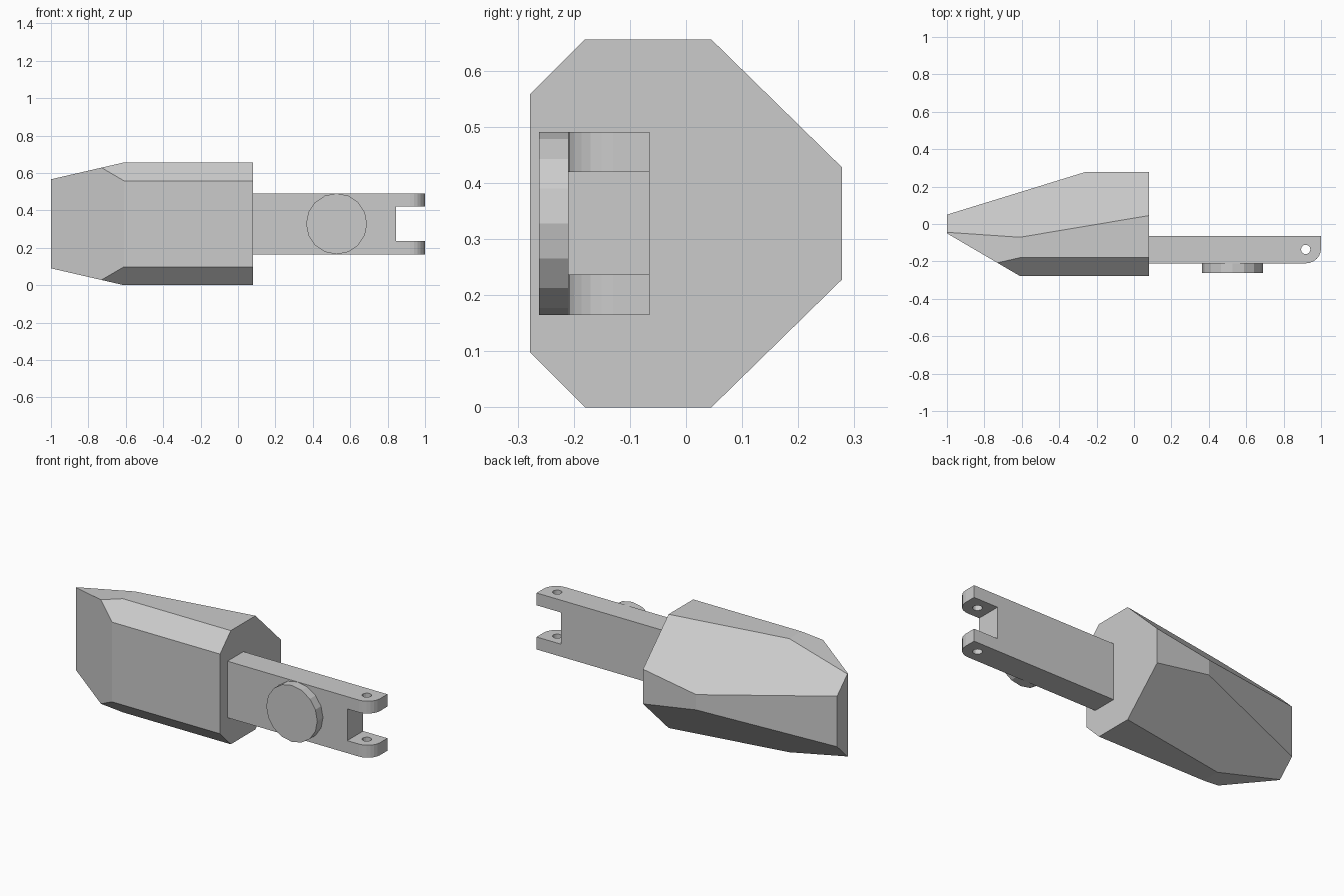
import bpy, bmesh
from math import cos, sin, pi
from mathutils import Matrix, Vector

if "Cube" in bpy.data.objects:
    bpy.data.objects.remove(bpy.data.objects["Cube"])

MID = 0.328  # mirror height


def finish(bm, name):
    bmesh.ops.recalc_face_normals(bm, faces=bm.faces)
    mesh = bpy.data.meshes.new(name)
    bm.to_mesh(mesh)
    bm.free()
    ob = bpy.data.objects.new(name, mesh)
    bpy.context.collection.objects.link(ob)
    return ob


def box_bm(lo, hi):
    bm = bmesh.new()
    lo, hi = Vector(lo), Vector(hi)
    size = hi - lo
    bmesh.ops.create_cube(bm, size=1, matrix=Matrix.Translation((lo + hi) / 2)
                          @ Matrix.Diagonal((*size, 1)))
    return bm


def cylinder(name, center, radius, depth, sides, axis):
    bm = bmesh.new()
    turn = Matrix.Rotation(pi / 2, 4, 'X') if axis == 'Y' else Matrix()
    bmesh.ops.create_cone(bm, cap_ends=True, segments=sides, radius1=radius, radius2=radius,
                          depth=depth, matrix=Matrix.Translation(center) @ turn)
    return finish(bm, name)


def slice_off(bm, a, b, c):
    """Cut away the side of plane abc that faces away from the body core, then cap."""
    a, b, c = Vector(a), Vector(b), Vector(c)
    n = (b - a).cross(c - a).normalized()
    if n.dot(Vector((-0.2, 0, MID)) - a) > 0:
        n = -n
    bmesh.ops.bisect_plane(bm, geom=bm.verts[:] + bm.edges[:] + bm.faces[:], dist=1e-5,
                           plane_co=a, plane_no=n, clear_outer=True)
    bmesh.ops.holes_fill(bm, edges=[e for e in bm.edges if e.is_boundary], sides=0)


def subtract(ob, cutter):
    mod = ob.modifiers.new("cut", 'BOOLEAN')
    mod.operation = 'DIFFERENCE'
    mod.solver = 'EXACT'
    mod.object = cutter
    bpy.context.view_layer.objects.active = ob
    bpy.ops.object.modifier_apply(modifier=mod.name)
    bpy.data.objects.remove(cutter)


# Faceted body: a block with tapered nose and chamfered edges
bm = box_bm((-1, -0.278, 0), (0.08, 0.278, 2 * MID))
slice_off(bm, (-1, -0.05, 0), (-0.61, -0.278, 0), (-1, -0.05, 1))
slice_off(bm, (-1, 0.05, 0), (-0.26, 0.278, 0), (-1, 0.05, 1))
for flip in (False, True):
    def z(v):
        return 2 * MID - v if flip else v
    # nose slope, front chamfer, skewed rear chamfer
    slice_off(bm, (-1, 0, z(0.566)), (-0.61, 0, z(0.656)), (-1, 1, z(0.566)))
    slice_off(bm, (0, -0.278, z(0.558)), (0, -0.18, z(0.656)), (1, -0.18, z(0.656)))
    slice_off(bm, (0.08, 0.045, z(0.656)), (0.08, 0.278, z(0.428)), (-0.605, -0.07, z(0.656)))
finish(bm, "body")

# Arm: side profile with one rounded corner, extruded upward
bm = bmesh.new()
profile = [(0.08, -0.065), (0.08, -0.21)]
for i in range(7):
    t = -pi / 2 + i * pi / 12
    profile.append((0.92 + 0.08 * cos(t), -0.13 + 0.08 * sin(t)))
profile.append((1.0, -0.065))
face = bm.faces.new([bm.verts.new((x, y, MID - 0.163)) for x, y in profile])
top = bmesh.ops.extrude_face_region(bm, geom=[face])["geom"]
bmesh.ops.translate(bm, vec=(0, 0, 0.326),
                    verts=[v for v in top if isinstance(v, bmesh.types.BMVert)])
arm = finish(bm, "arm")

# Fork slot and pin holes
subtract(arm, finish(box_bm((0.845, -0.4, 0.237), (1.2, 0.2, 0.42)), "slot_cutter"))
subtract(arm, cylinder("pin_cutter", (0.918, -0.136, MID), 0.025, 1, 16, 'Z'))

# Round boss on the front of the arm
cylinder("boss_disc", (0.527, -0.234, MID), 0.163, 0.056, 16, 'Y')
